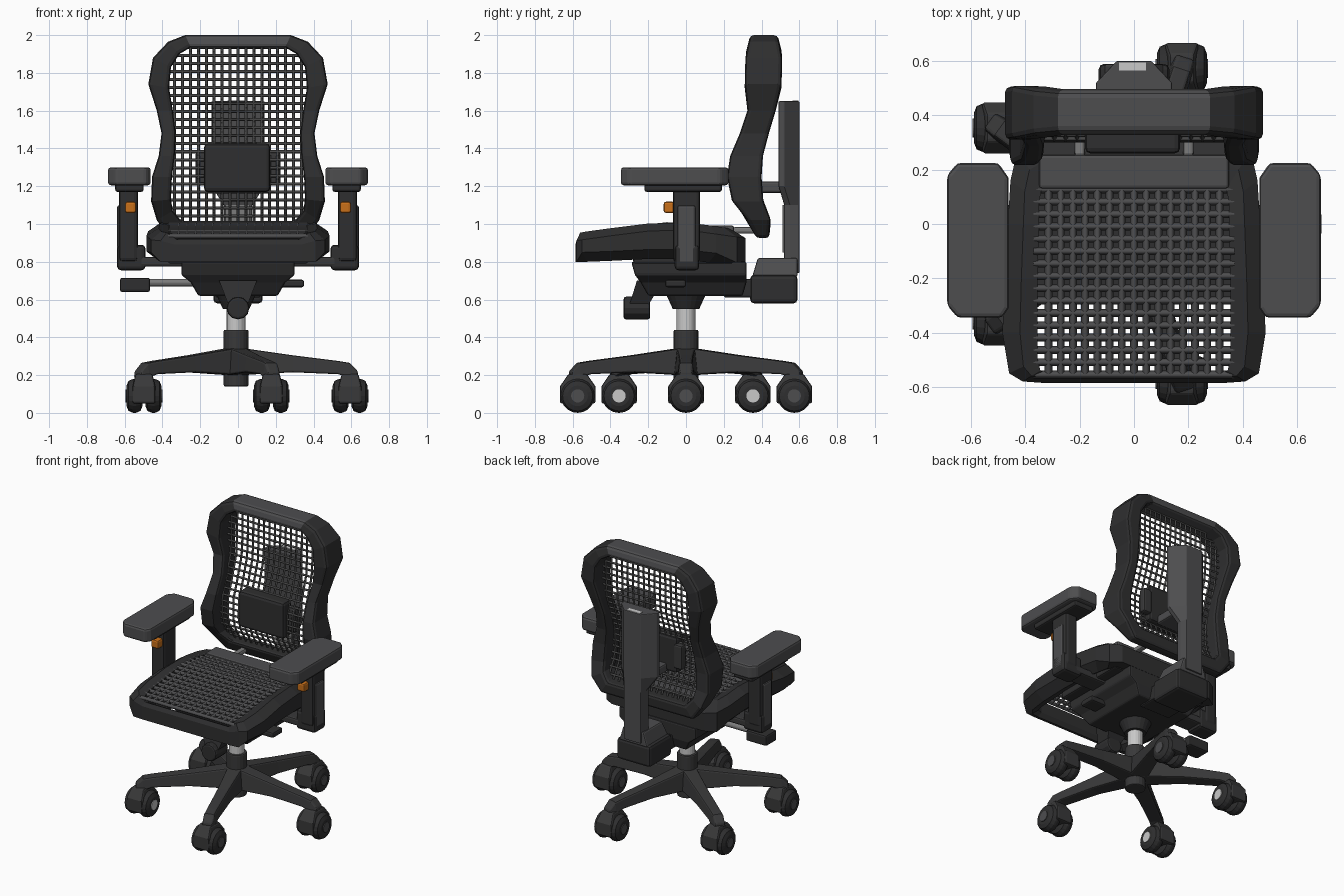
import bpy, bmesh, math
from mathutils import Vector, Matrix

if "Cube" in bpy.data.objects:
    bpy.data.objects.remove(bpy.data.objects["Cube"])


def material(name, r, g, b):
    m = bpy.data.materials.new(name)
    m.diffuse_color = (r, g, b, 1)
    m.use_nodes = True
    m.node_tree.nodes["Principled BSDF"].inputs["Base Color"].default_value = m.diffuse_color
    return m


BLACK = material("black plastic", 0.028, 0.028, 0.029)
CHARCOAL = material("charcoal plastic", 0.04, 0.04, 0.041)
GREY = material("dark grey plastic", 0.075, 0.075, 0.078)
NET = material("woven mesh grey", 0.06, 0.06, 0.06)
STEEL = material("mid grey metal", 0.2, 0.2, 0.2)
SILVER = material("silver metal", 0.58, 0.58, 0.58)
ORANGE = material("orange button", 0.58, 0.16, 0.01)


def finish(name, bm, mat, bevel=0.0, segments=2):
    bmesh.ops.recalc_face_normals(bm, faces=bm.faces)
    me = bpy.data.meshes.new(name)
    bm.to_mesh(me)
    bm.free()
    me.materials.append(mat)
    ob = bpy.data.objects.new(name, me)
    bpy.context.collection.objects.link(ob)
    if bevel:
        mod = ob.modifiers.new("bevel", "BEVEL")
        mod.width, mod.segments, mod.limit_method = bevel, segments, "ANGLE"
        mod.angle_limit = math.radians(40)
    return ob


def skin(name, sections, mat, bevel=0.0, closed=False, matrix=None):
    """Join equal-length point loops; cap the ends unless closed."""
    bm = bmesh.new()
    rows = [[bm.verts.new(p) for p in s] for s in sections]
    n = len(rows[0])
    for i in range(len(rows) if closed else len(rows) - 1):
        a, b = rows[i], rows[(i + 1) % len(rows)]
        for j in range(n):
            bm.faces.new((a[j], a[(j + 1) % n], b[(j + 1) % n], b[j]))
    if not closed:
        bm.faces.new(rows[0])
        bm.faces.new(rows[-1])
    if matrix:
        bm.transform(matrix)
    return finish(name, bm, mat, bevel)


def rect(x0, x1, y0, y1, z):
    return [(x0, y0, z), (x1, y0, z), (x1, y1, z), (x0, y1, z)]


def box(name, x, y, z, mat, bevel=0.012):
    return skin(name, [rect(*x, *y, z[0]), rect(*x, *y, z[1])], mat, bevel)


def cylinder(name, a, b, r, mat, r2=None, sides=20, bevel=0.0):
    a, b = Vector(a), Vector(b)
    bm = bmesh.new()
    bmesh.ops.create_cone(bm, cap_ends=True, segments=sides, radius1=r,
                          radius2=r if r2 is None else r2, depth=(b - a).length)
    rot = (b - a).to_track_quat("Z", "Y").to_matrix().to_4x4()
    bm.transform(Matrix.Translation((a + b) / 2) @ rot)
    return finish(name, bm, mat, bevel)


def lerp(table, t):
    for p, q in zip(table, table[1:]):
        if t <= q[0]:
            f = max(0, (t - p[0]) / (q[0] - p[0]))
            return [a + (b - a) * f for a, b in zip(p[1:], q[1:])]
    return list(table[-1][1:])


def mirrored(half):
    return half + [(-x, v) for x, v in reversed(half) if x > 0]


def net(name, lines, r, mat):
    cu = bpy.data.curves.new(name, "CURVE")
    cu.dimensions, cu.bevel_depth, cu.bevel_resolution = "3D", r, 0
    for pts in lines:
        s = cu.splines.new("POLY")
        s.points.add(len(pts) - 1)
        for q, p in zip(s.points, pts):
            q.co = (*p, 1)
    cu.materials.append(mat)
    bpy.context.collection.objects.link(bpy.data.objects.new(name, cu))


# Five-legged base with compact twin-wheel casters, all rolling forwards
HX = -0.01
cylinder("base_hub", (HX, 0, 0.14), (HX, 0, 0.44), 0.066, CHARCOAL, bevel=0.008)
cylinder("gas_lift", (HX, 0, 0.43), (HX, 0, 0.64), 0.05, SILVER)
for i in range(5):
    m = Matrix.Translation((HX, 0, 0)) @ Matrix.Rotation(math.radians(72 * i), 4, "Z")
    leg = [(0.02, 0.065, 0.2, 0.345), (0.3, 0.05, 0.215, 0.305),
           (0.54, 0.045, 0.205, 0.275), (0.6, 0.045, 0.185, 0.265), (0.645, 0.04, 0.185, 0.22)]
    skin(f"base_leg_{i}", [[(r, -w, lo), (r, w, lo), (r, w * .75, hi), (r, -w * .75, hi)]
                           for r, w, lo, hi in leg], CHARCOAL, 0.01, matrix=m)
    c = m @ Vector((0.603, 0, 0.09))
    for s in (-1, 1):
        X = Vector((s, 0, 0))
        cylinder(f"caster_wheel_{i}_{s}", c + X * 0.008, c + X * 0.092, 0.09, BLACK, bevel=0.035)
        cylinder(f"caster_cap_{i}_{s}", c + X * 0.085, c + X * 0.097, 0.035,
                 SILVER if c.x < -0.2 and s > 0 else GREY)
    skin(f"caster_hood_{i}", [rect(c.x - w, c.x + w, c.y - d, c.y + d, z) for w, d, z in
                              ((0.06, 0.094, 0.05), (0.06, 0.094, 0.14), (0.045, 0.05, 0.205))],
         CHARCOAL, 0.01)

# Tilt mechanism, levers and tension knob
cylinder("mechanism_neck", (HX, 0, 0.55), (HX, 0, 0.66), 0.07, BLACK, r2=0.12)
skin("mechanism_body", [rect(-0.21, 0.21, -0.2, 0.3, 0.62), rect(-0.25, 0.25, -0.24, 0.32, 0.69),
                        rect(-0.3, 0.3, -0.27, 0.32, 0.73), rect(-0.3, 0.3, -0.29, 0.32, 0.8)],
     BLACK, 0.01)
box("seat_support_plate", (-0.37, 0.37), (-0.28, 0.25), (0.79, 0.84), BLACK)
skin("knob_arm", [rect(-0.05, 0.05, -0.3, -0.2, 0.57), rect(-0.1, 0.1, -0.26, -0.12, 0.7)], BLACK)
cylinder("tension_knob", (0, -0.33, 0.555), (0, -0.19, 0.555), 0.06, BLACK, sides=12, bevel=0.012)
cylinder("left_lever_rod", (-0.5, -0.06, 0.69), (-0.22, -0.06, 0.69), 0.02, STEEL)
box("left_lever_paddle", (-0.625, -0.465), (-0.12, 0.0), (0.64, 0.715), BLACK)
box("right_lever", (0.22, 0.35), (-0.11, 0.0), (0.665, 0.705), BLACK)

# Seat frame ring and woven seat
SEAT = [(-0.585, 0.8, 0.95), (-0.5, 0.8, 0.965), (-0.3, 0.81, 0.99), (-0.1, 0.82, 1.015),
        (0.05, 0.81, 1.005), (0.2, 0.79, 0.98), (0.32, 0.8, 0.965)]
s_out = mirrored([(0, -0.585), (0.34, -0.585), (0.41, -0.58), (0.46, -0.55), (0.485, -0.4),
                  (0.475, -0.2), (0.465, 0.0), (0.455, 0.16), (0.43, 0.27), (0.36, 0.315),
                  (0, 0.315)])
s_in = mirrored([(0, -0.55), (0.31, -0.55), (0.345, -0.54), (0.355, -0.5), (0.355, -0.4),
                 (0.355, -0.2), (0.35, 0.0), (0.35, 0.08), (0.34, 0.13), (0.31, 0.145), (0, 0.145)])
ring = []
for o, q in zip(s_out, s_in):
    lo, hi = lerp(SEAT, o[1])
    lo2, hi2 = lerp(SEAT, q[1])
    up = 0.05 if abs(o[0]) > 0.44 else 0.0
    dip = 0.035 if o[1] < -0.584 else 0.0
    mx, my = (o[0] + q[0]) / 2, (o[1] + q[1]) / 2
    ring.append([(*o, lo + up), (*o, hi - 0.04 - dip / 2), (mx, my, (hi + hi2) / 2 - dip),
                 (*q, hi2 - 0.01 - dip), (*q, lo2 + 0.03), (mx, my, lo)])
skin("seat_frame", ring, BLACK, closed=True)


def seat_z(y):
    return lerp(SEAT, y)[1] - 0.02


ys = [-0.555 + 0.0455 * i for i in range(16)]
net("seat_mesh",
    [[(x * 0.045, y, seat_z(y)) for y in ys] for x in range(-7, 8)] +
    [[(-0.37, y, seat_z(y)), (0.37, y, seat_z(y))] for y in ys], 0.0145, GREY)
box("seat_rear_trim", (-0.35, 0.35), (0.13, 0.255), (0.95, 0.992), GREY)

# Backrest frame: outline in x and z, depth follows the lumbar curve
BACK = [(0.92, 0.375, 0.44), (1.02, 0.325, 0.45), (1.12, 0.245, 0.41), (1.2, 0.215, 0.4),
        (1.33, 0.22, 0.4), (1.45, 0.275, 0.43), (1.6, 0.325, 0.475), (1.7, 0.31, 0.505),
        (1.9, 0.315, 0.51), (2.0, 0.34, 0.485)]
b_out = mirrored([(0, 2.0), (0.28, 2.0), (0.37, 1.965), (0.45, 1.88), (0.475, 1.74), (0.43, 1.6),
                  (0.405, 1.48), (0.42, 1.36), (0.455, 1.25), (0.46, 1.12), (0.43, 1.02),
                  (0.36, 0.925), (0, 0.925)])
b_in = mirrored([(0, 1.935), (0.25, 1.935), (0.31, 1.9), (0.355, 1.83), (0.365, 1.72), (0.345, 1.6),
                 (0.33, 1.48), (0.335, 1.36), (0.35, 1.25), (0.355, 1.13), (0.345, 1.07),
                 (0.3, 1.015), (0, 1.015)])
ring = []
for o, q in zip(b_out, b_in):
    f, b = lerp(BACK, o[1])
    f2, b2 = lerp(BACK, q[1])
    ring.append([(o[0], f, o[1]), (o[0], b, o[1]), (q[0], b2, q[1]), (q[0], f2, q[1])])
frame = skin("back_frame", ring, BLACK, 0.02, closed=True)
frame.data.materials.append(GREY)
for p in frame.data.polygons:  # lighter top bar
    if p.center.z > 1.93 and abs(p.center.x) < 0.3:
        p.material_index = 1

# Woven back
WIDTH = [(z, x) for x, z in reversed(b_in[1:12])]


def back_point(x, z):
    return (x, sum(lerp(BACK, z)) / 2, z)


lines = []
for i in range(23):
    z = 1.0 + i * 0.0425
    w = lerp(WIDTH, z)[0] + 0.02
    lines.append([back_point(-w, z), back_point(w, z)])
for i in range(-8, 9):
    x = i * 0.042
    zs = [z / 40 for z in range(40, 79) if lerp(WIDTH, z / 40)[0] + 0.02 > abs(x)]
    lines.append([back_point(x, z) for z in zs])
net("back_mesh", lines, 0.008, NET)

# Lumbar pad with side grips
box("lumbar_pad", (-0.18, 0.17), (0.26, 0.36), (1.17, 1.425), BLACK, 0.02)
for s in (-1, 1):
    box("lumbar_grip", sorted((s * 0.16, s * 0.225)), (0.32, 0.37), (1.21, 1.38), CHARCOAL)
    box("lower_back_tab", sorted((s * 0.18, s * 0.22)), (0.25, 0.4), (0.95, 0.985), STEEL)
box("lumbar_bracket", (-0.1, 0.1), (0.34, 0.52), (1.165, 1.225), GREY)


# Rear spine: tapered channel, wide above and narrow below
def spine(z, w, y0):
    return [(-w, y0, z), (w, y0, z), (w, y0 + 0.03, z), (0.065, 0.6, z),
            (-0.065, 0.6, z), (-w, y0 + 0.03, z)]


skin("spine", [spine(0.74, 0.075, 0.52), spine(1.1, 0.075, 0.52), spine(1.2, 0.14, 0.49),
               spine(1.65, 0.14, 0.49)], GREY, 0.005)
box("spine_top_cap", (-0.055, 0.045), (0.565, 0.595), (1.645, 1.654), SILVER, 0)
box("spine_front_strip", (-0.065, 0.06), (0.512, 0.522), (0.85, 1.1), STEEL, 0)
box("spine_foot", (-0.13, 0.13), (0.34, 0.59), (0.58, 0.73), BLACK, 0.02)
skin("spine_foot_cap", [rect(-0.11, 0.11, 0.35, 0.59, 0.72), rect(-0.08, 0.08, 0.38, 0.59, 0.82)],
     GREY, 0.01)
box("spine_link", (-0.12, 0.12), (0.2, 0.37), (0.61, 0.71), BLACK)

# Armrests
for s, side in ((-1, "left"), (1, "right")):
    def part(name, x, y, z, mat, bevel=0.012):
        return box(f"{side}_{name}", sorted((s * x[0], s * x[1])), y, z, mat, bevel)
    pad = [(0.485, -0.345), (0.65, -0.345), (0.688, -0.3), (0.688, 0.18), (0.65, 0.225),
           (0.5, 0.225), (0.462, 0.17), (0.462, -0.31)]
    skin(f"{side}_arm_pad", [[(s * x, y, z) for x, y in pad] for z in (1.205, 1.3)], GREY, 0.015)
    part("arm_pad_base", (0.5, 0.65), (-0.22, 0.19), (1.17, 1.215), BLACK)
    part("arm_post", (0.53, 0.63), (-0.07, 0.075), (0.8, 1.19), BLACK, 0.02)
    part("arm_post_cover", (0.61, 0.64), (-0.045, 0.05), (0.79, 1.1), GREY)
    part("arm_sleeve", (0.49, 0.64), (-0.06, 0.07), (0.755, 0.89), BLACK, 0.02)
    part("arm_bracket", (0.28, 0.55), (-0.06, 0.07), (0.775, 0.825), CHARCOAL)
    part("arm_button", (0.54, 0.598), (-0.118, -0.06), (1.058, 1.118), ORANGE)
